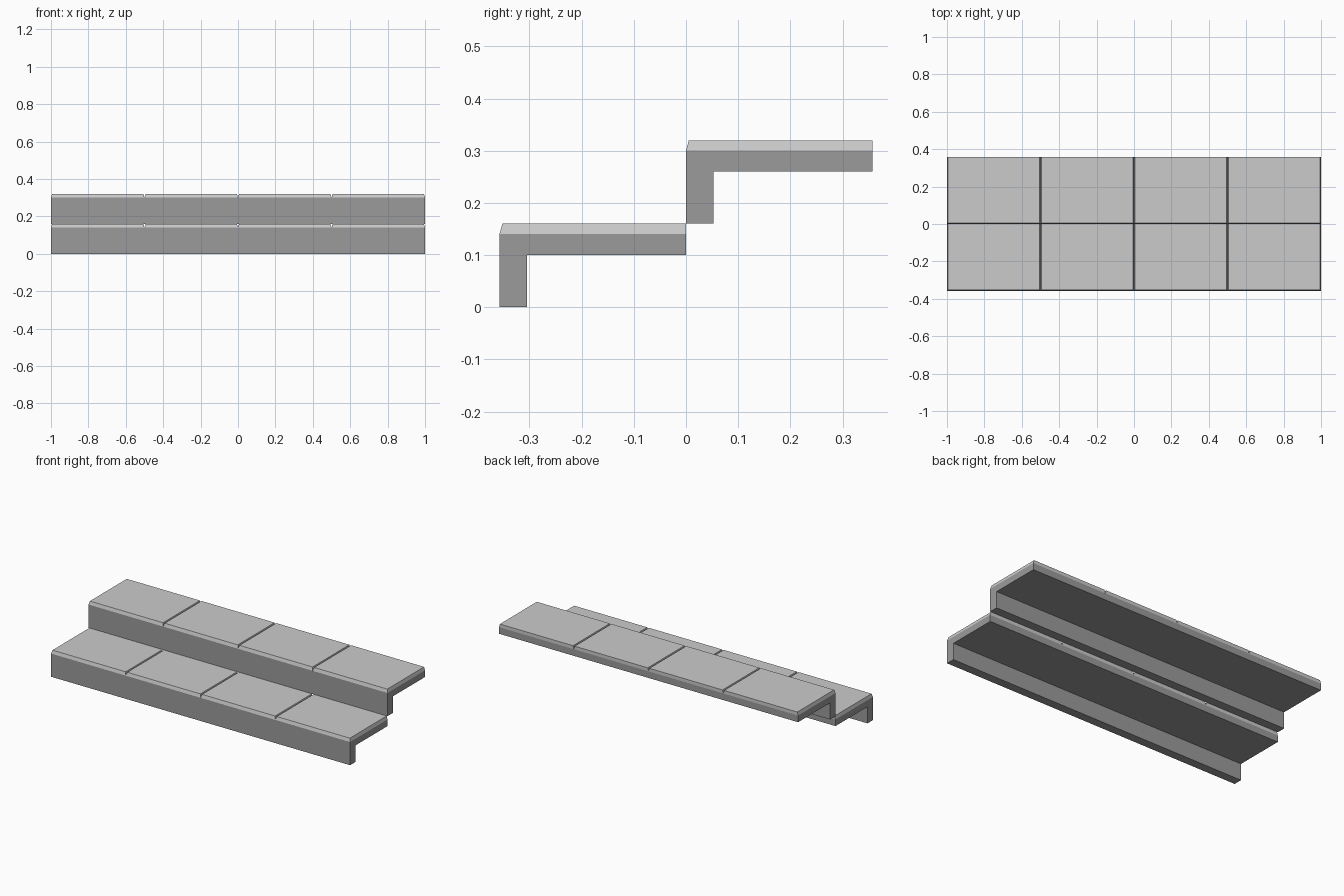
import bpy, bmesh

if "Cube" in bpy.data.objects:
    bpy.data.objects.remove(bpy.data.objects["Cube"])

def material(name, v):
    m = bpy.data.materials.new(name)
    m.diffuse_color = (v, v, v, 1)
    m.use_nodes = True
    m.node_tree.nodes["Principled BSDF"].inputs["Base Color"].default_value = m.diffuse_color
    return m

BASE = material("dark concrete", 0.33)
SLAB = material("light stone", 0.60)

def make(name, verts, faces, mat):
    me = bpy.data.meshes.new(name)
    me.from_pydata(verts, [], faces)
    bm = bmesh.new()
    bm.from_mesh(me)
    bmesh.ops.recalc_face_normals(bm, faces=bm.faces)
    bm.to_mesh(me)
    bm.free()
    me.materials.append(mat)
    ob = bpy.data.objects.new(name, me)
    bpy.context.collection.objects.link(ob)
    return ob

def loft(name, a, b, mat):
    # closed solid between two matching outlines
    n = len(a)
    faces = [tuple(range(n)), tuple(range(n, 2 * n))]
    faces += [(i, (i + 1) % n, n + (i + 1) % n, n + i) for i in range(n)]
    return make(name, a + b, faces, mat)

DEPTH, RISE, THICK, CH = 0.3575, 0.16, 0.02, 0.0055

for s in range(2):
    y0, z0 = -DEPTH + s * DEPTH, s * RISE
    y1, z1 = y0 + DEPTH, z0 + RISE - THICK
    # riser and tread support, L-shaped section
    prof = [(y0, z0), (y0 + 0.0525, z0), (y0 + 0.0525, z0 + 0.10),
            (y1, z0 + 0.10), (y1, z1), (y0, z1)]
    loft(f"step_base_{s + 1}", [(-1, y, z) for y, z in prof],
         [(1, y, z) for y, z in prof], BASE)
    # four tread slabs, tapered at front and sides
    for i in range(4):
        xa, xb = -1 + i * 0.5, -0.5 + i * 0.5
        low = [(xa, y0, z1), (xb, y0, z1), (xb, y1, z1), (xa, y1, z1)]
        t = z1 + THICK
        top = [(xa + CH, y0 + CH, t), (xb - CH, y0 + CH, t),
               (xb - CH, y1, t), (xa + CH, y1, t)]
        loft(f"tread_slab_{s + 1}_{i + 1}", low, top, SLAB)
